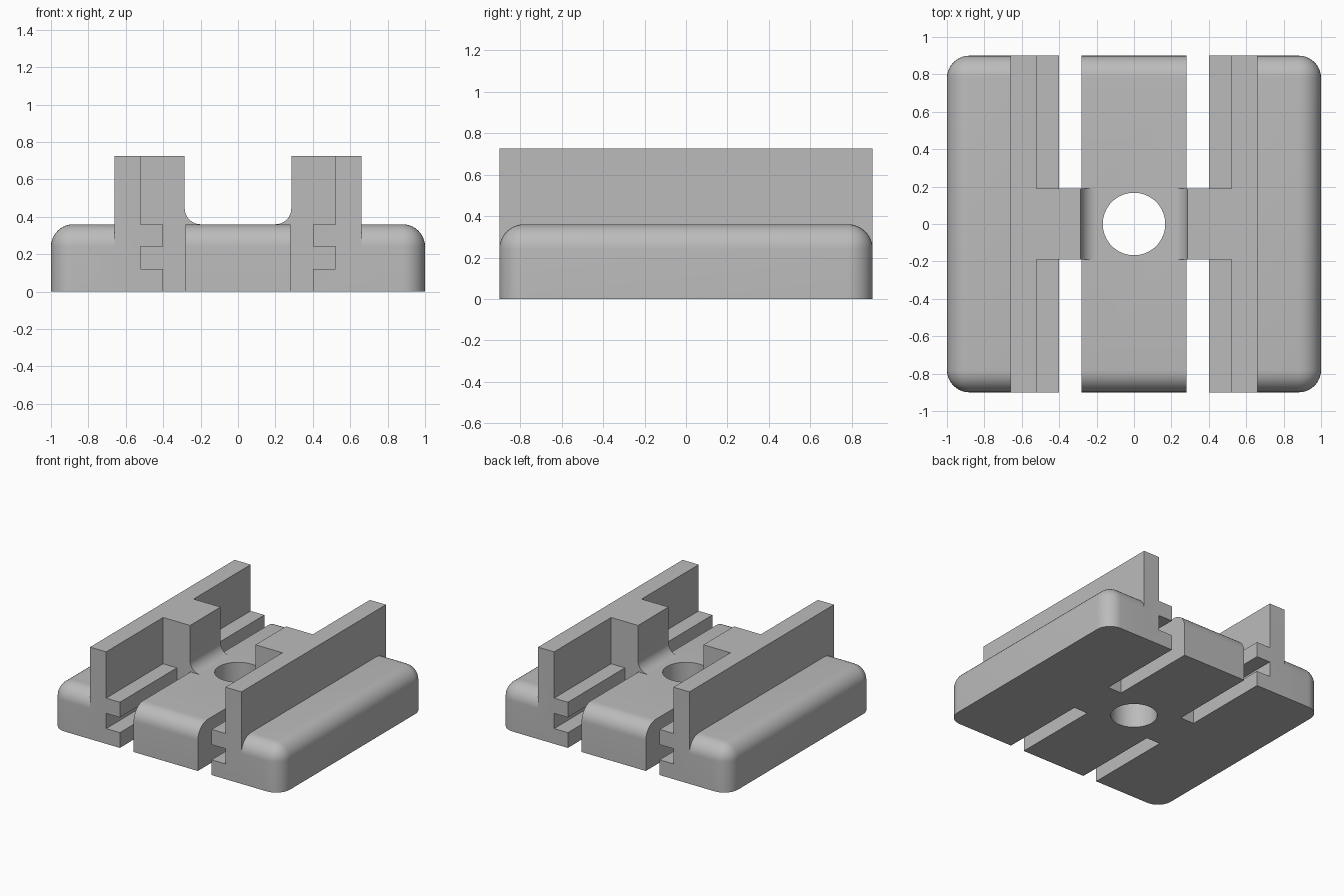
import bpy, bmesh, math

cube = bpy.data.objects.get("Cube")
if cube:
    bpy.data.objects.remove(cube, do_unlink=True)

HALF_Y, DECK, TOP, ROUND = 0.9, 0.36, 0.725, 0.12
TAB = 0.19  # half length of the solid bridge in the middle

grey = bpy.data.materials.new("plain_grey")
grey.use_nodes = True
colour = (0.5, 0.5, 0.5, 1)
grey.diffuse_color = colour
grey.node_tree.nodes["Principled BSDF"].inputs["Base Color"].default_value = colour


def finish(name, bm):
    bmesh.ops.recalc_face_normals(bm, faces=bm.faces)
    mesh = bpy.data.meshes.new(name)
    bm.to_mesh(mesh)
    bm.free()
    mesh.materials.append(grey)
    obj = bpy.data.objects.new(name, mesh)
    bpy.context.collection.objects.link(obj)
    return obj


def prism(name, profile, y0, y1, side=1):
    """Extrude an x-z profile along y, mirrored in x when side is -1."""
    bm = bmesh.new()
    face = bm.faces.new([bm.verts.new((side * x, y0, z)) for x, z in profile])
    new = bmesh.ops.extrude_face_region(bm, geom=[face])["geom"]
    verts = [v for v in new if isinstance(v, bmesh.types.BMVert)]
    bmesh.ops.translate(bm, verts=verts, vec=(0, y1 - y0, 0))
    return finish(name, bm)


def combine(target, tool, operation):
    mod = target.modifiers.new(operation.lower(), "BOOLEAN")
    mod.operation, mod.solver, mod.object = operation, "EXACT", tool
    bpy.ops.object.select_all(action="DESELECT")
    bpy.context.view_layer.objects.active = target
    target.select_set(True)
    bpy.ops.object.modifier_apply(modifier=mod.name)
    bpy.data.objects.remove(tool, do_unlink=True)


# Base plate with rounded upright corners and rounded top rim
bm = bmesh.new()
bmesh.ops.create_cube(bm, size=1)
for v in bm.verts:
    v.co = (v.co.x * 2, v.co.y * 2 * HALF_Y, (v.co.z + 0.5) * DECK)
rim = [e for e in bm.edges if max(v.co.z for v in e.verts) > DECK / 2]
bmesh.ops.bevel(bm, geom=rim, offset=ROUND, segments=10, profile=0.5, affect="EDGES")
base = finish("slotted_base", bm)

# Profiles on the left half
rail = [(0.4, 0), (0.66, 0), (0.66, TOP), (0.52, TOP), (0.52, DECK), (0.4, DECK)]
slot = [(0.28, -0.1), (0.4, -0.1), (0.4, 0.12), (0.52, 0.12), (0.52, 0.24),
        (0.4, 0.24), (0.4, 0.5), (0.28, 0.5)]
r = 0.085
fillet = [(0.285 - r + r * math.sin(a), DECK + r - r * math.cos(a))
          for a in (math.pi / 2 * i / 10 for i in range(11))]
bridge = [(0.2, 0.3), (0.6, 0.3), (0.6, TOP), (0.285, TOP)] + fillet[::-1]

for side in (1, -1):
    # Upright wall on its ledge, then the T slots, then the middle block
    combine(base, prism("rail", rail, -HALF_Y, HALF_Y, side), "UNION")
    for y0, y1 in ((-1, -TAB), (TAB, 1)):
        combine(base, prism("slot_cutter", slot, y0, y1, side), "DIFFERENCE")
    combine(base, prism("bridge", bridge, -TAB, TAB, side), "UNION")

# Centre hole
bm = bmesh.new()
bmesh.ops.create_cone(bm, cap_ends=True, segments=64, radius1=0.167, radius2=0.167, depth=2)
combine(base, finish("hole_cutter", bm), "DIFFERENCE")

bpy.ops.object.select_all(action="DESELECT")
base.select_set(True)
bpy.context.view_layer.objects.active = base
bpy.ops.object.shade_smooth_by_angle(angle=math.radians(30))
